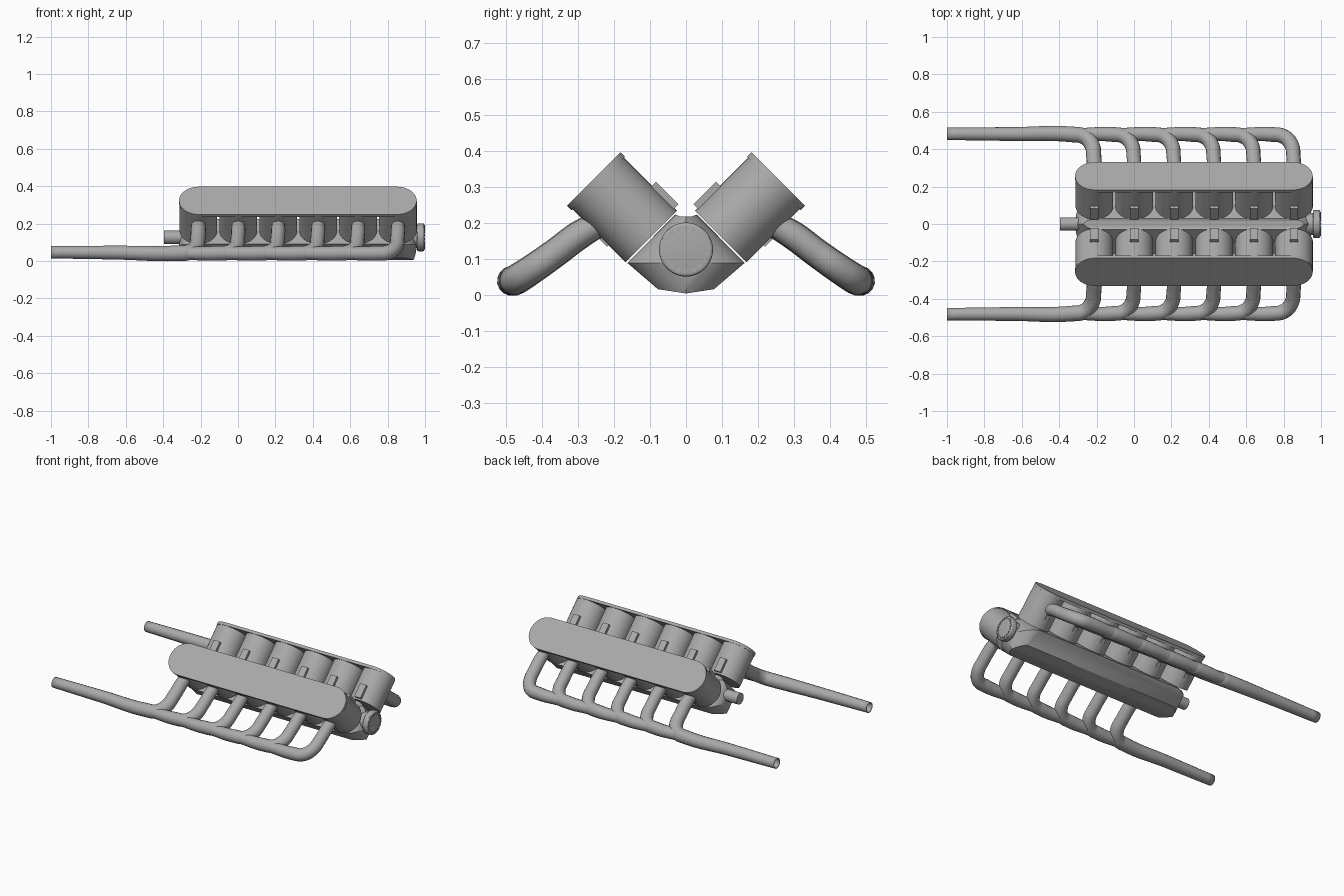
import bpy, bmesh
from math import sin, cos, pi, radians, sqrt
from mathutils import Matrix

if "Cube" in bpy.data.objects:
    bpy.data.objects.remove(bpy.data.objects["Cube"])

metal = bpy.data.materials.new("grey metal")
metal.use_nodes = True
GREY = (0.4, 0.4, 0.4, 1)
metal.diffuse_color = GREY
metal.node_tree.nodes["Principled BSDF"].inputs["Base Color"].default_value = GREY

MID_X, HALF_LEN = 0.32, 0.635      # engine block along x
PITCH, FIRST_X, COUNT = 0.2135, -0.212, 6
BANK_V = -0.047                    # sideways offset of a cylinder bank
SHAFT_Z = 0.127


def circle(cx, cy, r, n=40):
    return [(cx + r * cos(2 * pi * i / n), cy + r * sin(2 * pi * i / n)) for i in range(n)]


def rect(cx, cy, hx, hy):
    return [(cx - hx, cy - hy), (cx + hx, cy - hy), (cx + hx, cy + hy), (cx - hx, cy + hy)]


def stadium(cy, r, n=20):
    arm = HALF_LEN - r
    right = [(MID_X + arm + r * cos(a), cy + r * sin(a))
             for a in (pi * i / n - pi / 2 for i in range(n + 1))]
    left = [(2 * MID_X - x, 2 * cy - y) for x, y in right]
    return right + left


def finish(mesh):
    mesh.shade_smooth()
    mesh.set_sharp_from_angle(angle=radians(30))


def prism(name, outline, lo, hi, frame, bevel=0):
    """Outline extruded from lo to hi, then put in a frame."""
    bm = bmesh.new()
    base = bm.faces.new([bm.verts.new((x, y, lo)) for x, y in outline])
    ext = bmesh.ops.extrude_face_region(bm, geom=[base])["geom"]
    bmesh.ops.translate(bm, vec=(0, 0, hi - lo),
                        verts=[g for g in ext if isinstance(g, bmesh.types.BMVert)])
    if bevel:
        rims = [e for e in bm.edges if abs(e.verts[0].co.z - e.verts[1].co.z) < 1e-6]
        bmesh.ops.bevel(bm, geom=rims, offset=bevel, segments=3, profile=0.5, affect='EDGES')
    bm.transform(frame)
    bmesh.ops.recalc_face_normals(bm, faces=bm.faces)
    mesh = bpy.data.meshes.new(name)
    bm.to_mesh(mesh)
    bm.free()
    finish(mesh)
    mesh.materials.append(metal)
    obj = bpy.data.objects.new(name, mesh)
    bpy.context.collection.objects.link(obj)
    return obj


def bank_frame(s):
    """Local x along engine, y across the bank, z up the 45 degree cylinder axis."""
    k = 1 / sqrt(2)
    return Matrix(((1, 0, 0, 0), (0, s * k, s * k, 0), (0, -k, k, 0), (0, 0, 0, 1)))


# local x -> world y, local y -> world z, local z -> world x
ALONG = Matrix(((0, 0, 1, 0), (1, 0, 0, 0), (0, 1, 0, 0), (0, 0, 0, 1)))


def pipe(name, points, hollow=False):
    curve = bpy.data.curves.new(name, 'CURVE')
    curve.dimensions = '3D'
    curve.bevel_depth = 1
    curve.bevel_resolution = 6
    curve.resolution_u = 8
    curve.use_fill_caps = not hollow
    sp = curve.splines.new('BEZIER')
    sp.bezier_points.add(len(points) - 1)
    for bp, (x, y, z, r) in zip(sp.bezier_points, points):
        bp.co = (x, y, z)
        bp.radius = r
        bp.handle_left_type = bp.handle_right_type = 'AUTO'
    curve.materials.append(metal)
    obj = bpy.data.objects.new(name, curve)
    bpy.context.collection.objects.link(obj)
    if hollow:
        wall = obj.modifiers.new("wall", 'SOLIDIFY')
        wall.thickness = 0.005
        wall.offset = 0


# Crankcase: profile along x, ends rounded to match both banks
half = [(0.078, 0.017), (0.163, 0.09), (0.03, 0.224), (0.016, 0.219)]
profile = [(0, 0.005)] + half + [(-y, z) for y, z in reversed(half)]
crankcase = prism("crankcase", profile, MID_X - 0.7, MID_X + 0.7, ALONG)
cutters = []
for s in (-1, 1):
    cut = prism("end_cutter", stadium(-0.063, 0.117), -0.3, 0.4, bank_frame(s))
    cut.hide_render = True
    cutters.append(cut)
    mod = crankcase.modifiers.new("round_ends", 'BOOLEAN')
    mod.operation = 'INTERSECT'
    mod.object = cut
bpy.context.view_layer.update()
graph = bpy.context.evaluated_depsgraph_get()
rounded = bpy.data.meshes.new_from_object(crankcase.evaluated_get(graph))
crankcase.modifiers.clear()
crankcase.data = rounded
finish(rounded)
for cut in cutters:
    bpy.data.objects.remove(cut)

# Cylinder banks and exhausts
for s, side in ((-1, "front"), (1, "back")):
    frame = bank_frame(s)
    prism(side + "_head_plate", stadium(BANK_V, 0.105), 0.392, 0.41, frame)
    for i in range(COUNT):
        x = FIRST_X + i * PITCH
        prism(f"{side}_cylinder_{i}", circle(x, BANK_V, 0.101, 48), 0.184, 0.395, frame)
        prism(f"{side}_intake_port_{i}", rect(x, -0.14, 0.022, 0.024), 0.194, 0.282, frame)
        prism(f"{side}_exhaust_lug_{i}", rect(x, 0.04, 0.012, 0.02), 0.25, 0.28, frame)
        # runner bends down, out and back into the collector
        path = [(x, 0.235, 0.203, 0.034), (x, 0.30, 0.165, 0.038),
                (x - 0.003, 0.36, 0.12, 0.038), (x - 0.014, 0.425, 0.074, 0.039),
                (x - 0.055, 0.468, 0.046, 0.04), (x - 0.12, 0.479, 0.041, 0.04)]
        if i == 0:
            path += [(-0.65, 0.481, 0.045, 0.035), (-1, 0.482, 0.047, 0.031)]
        else:
            path += [(x - 0.28, 0.479, 0.041, 0.035)]
        pipe(f"{side}_exhaust_{i}", [(px, s * y, z, r) for px, y, z, r in path], i == 0)

# Drive shaft, hub and flange with studs
prism("drive_shaft", circle(0, SHAFT_Z, 0.036), -0.395, -0.2, ALONG)
prism("flange_hub", circle(0, SHAFT_Z, 0.058), 0.8, 0.965, ALONG)
prism("flange", circle(0, SHAFT_Z, 0.075, 48), 0.957, 0.996, ALONG, 0.008)
STUDS = 18
for i in range(STUDS):
    spin = (Matrix.Translation((0, 0, SHAFT_Z)) @ Matrix.Rotation(2 * pi * i / STUDS, 4, 'X')
            @ ALONG)
    prism(f"flange_stud_{i}", rect(0, 0.06, 0.0065, 0.005), 0.99, 1.0, spin)
